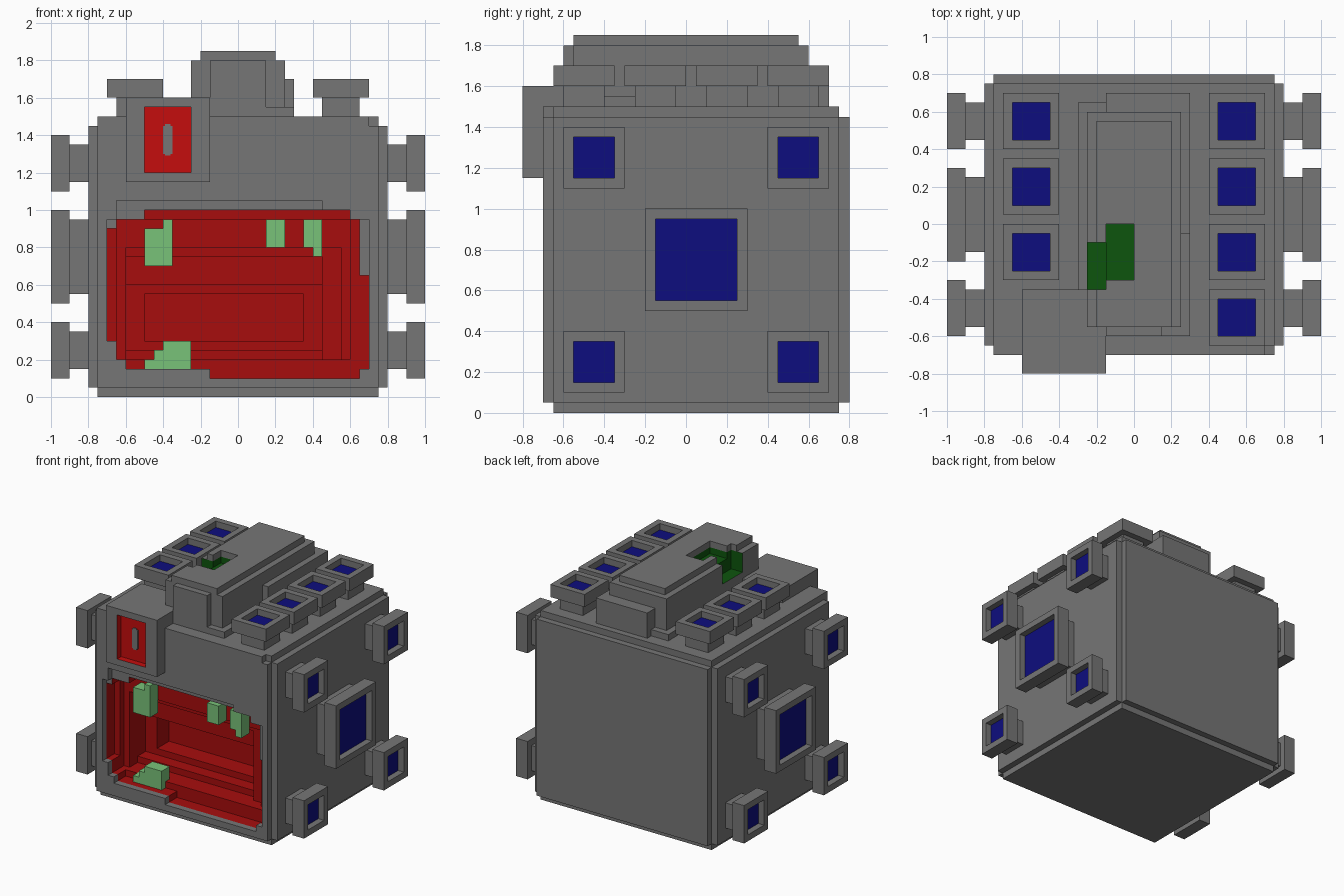
import bpy, bmesh
from mathutils import Vector

old = bpy.data.objects.get("Cube")
if old:
    bpy.data.objects.remove(old, do_unlink=True)


def material(name, rgb):
    m = bpy.data.materials.new(name)
    m.use_nodes = True
    m.diffuse_color = (*rgb, 1)
    m.node_tree.nodes["Principled BSDF"].inputs["Base Color"].default_value = (*rgb, 1)
    return m


GREY = material("stone grey", (0.181, 0.181, 0.181))
RED = material("mouth red", (0.39, 0.004, 0.004))
BRIGHT = material("panel red", (0.56, 0.004, 0.004))
BLUE = material("deep blue", (0.004, 0.004, 0.21))
GREEN = material("dark green", (0.004, 0.091, 0.004))
PALE = material("pale green", (0.19, 0.54, 0.19))


def box(name, x, y, z, mat=GREY):
    """Box from its three (min, max) ranges."""
    bm = bmesh.new()
    bmesh.ops.create_cube(bm, size=1)
    for v in bm.verts:
        v.co = [r[0] if c < 0 else r[1] for c, r in zip(v.co, (x, y, z))]
    me = bpy.data.meshes.new(name)
    bm.to_mesh(me)
    bm.free()
    me.materials.append(mat)
    ob = bpy.data.objects.new(name, me)
    bpy.context.collection.objects.link(ob)
    return ob


def carve(ob, ranges, mat):
    """Cut boxes out of an object; the cut faces take the given material."""
    for x, y, z in ranges:
        cutter = box("cutter", x, y, z, mat)
        cutter.hide_render = True
        mod = ob.modifiers.new("carve", 'BOOLEAN')
        mod.operation, mod.solver = 'DIFFERENCE', 'EXACT'
        mod.material_mode = 'TRANSFER'
        mod.object = cutter
        bpy.context.view_layer.objects.active = ob
        bpy.ops.object.modifier_apply(modifier=mod.name)
        bpy.data.objects.remove(cutter, do_unlink=True)


def recess(ob, direction, depth, mat, rim=0.05):
    """Inset the face that looks along direction, sink it and colour it."""
    ob.data.materials.append(mat)
    bm = bmesh.new()
    bm.from_mesh(ob.data)
    bm.normal_update()
    d = Vector(direction)
    face = max(bm.faces, key=lambda f: f.normal.dot(d))
    bmesh.ops.inset_region(bm, faces=[face], thickness=rim, use_even_offset=True)
    old_edge = bmesh.ops.extrude_discrete_faces(bm, faces=[face])["faces"][0]
    bmesh.ops.translate(bm, verts=old_edge.verts, vec=-d * depth)
    old_edge.material_index = 1
    bm.to_mesh(ob.data)
    bm.free()


# Body: a core with a thin plate on each side, giving stepped edges
core = box("body_core", (-.75, .75), (-.65, .75), (.05, 1.45))
front = box("front_plate", (-.75, .75), (-.7, -.65), (.05, 1.45))
box("back_plate", (-.75, .75), (.75, .8), (.05, 1.45))
box("right_plate", (-.8, -.75), (-.65, .75), (.05, 1.45))
box("left_plate", (.75, .8), (-.65, .75), (.05, 1.45))
box("bottom_plate", (-.75, .75), (-.65, .75), (0, .05))
box("top_plate", (-.75, .75), (-.65, .75), (1.45, 1.5))
box("top_front_edge", (-.75, .7), (-.7, -.65), (1.45, 1.5))

# Mouth opening in the front plate
opening = [(-.7, .7, .3, .95), (-.65, .7, .2, .95), (-.6, .7, .15, .95),
           (-.15, .65, .1, .95), (-.65, .45, .3, 1.05), (-.5, .6, .3, 1.0)]
carve(front, [((a, b), (-.9, -.5), (c, d)) for a, b, c, d in opening], GREY)

# Mouth cavity: irregular rim, then steps going deeper
cavity = [(-.7, .65, .3, .9, -.55), (-.65, .65, .2, .95, -.55),
          (-.6, .7, .15, .65, -.55), (-.5, .6, .15, 1.0, -.55),
          (-.15, .65, .1, .9, -.55), (-.65, .6, .2, .95, -.5),
          (-.6, .55, .2, .8, -.45), (-.6, .45, .2, .75, -.4),
          (-.6, .45, .25, .6, -.3), (-.5, .35, .3, .55, -.15)]
carve(core, [((a, b), (-.9, e), (c, d)) for a, b, c, d, e in cavity], RED)

# Teeth
teeth = [(-.5, -.35, .7, .9), (-.4, -.35, .9, .95), (.15, .25, .8, .95),
         (.35, .45, .8, .95), (.4, .45, .75, .8)]
for a, b, c, d in teeth:
    box("upper_tooth", (a, b), (-.6, -.5), (c, d), PALE)
for a, c, d in [(-.5, .15, .2), (-.45, .2, .25), (-.4, .25, .3)]:
    box("lower_tooth", (a, -.25), (-.6, -.5), (c, d), PALE)

# Control box with a sunken red panel and a small grey slot
control = box("control_box", (-.6, -.15), (-.8, -.35), (1.15, 1.6))
carve(control, [((-.5, -.25), (-.9, -.75), (1.2, 1.55))], BRIGHT)
box("panel_slot", (-.4, -.35), (-.757, -.749), (1.3, 1.45))
box("panel_slot_middle", (-.39, -.36), (-.758, -.749), (1.29, 1.46))

# Side pods, mirrored left and right
for s, side in ((1, "left"), (-1, "right")):
    pods = [(y, z, .15) for y in (-.45, .55) for z in (.25, 1.25)] + [(.05, .75, .25)]
    for y, z, r in pods:
        q = r - .05
        box(side + "_pod_stem", sorted((s * .8, s * .9)), (y - q, y + q), (z - q, z + q))
        cap = box(side + "_pod", sorted((s * .9, s)), (y - r, y + r), (z - r, z + r))
        recess(cap, (s, 0, 0), .05, BLUE)

# Roof pods: four on the left, three on the right
for x, ys in ((.55, (-.5, -.15, .2, .55)), (-.55, (-.15, .2, .55))):
    for y in ys:
        box("roof_pod_stem", (x - .1, x + .1), (y - .1, y + .1), (1.5, 1.6))
        cap = box("roof_pod", (x - .15, x + .15), (y - .15, y + .15), (1.6, 1.7))
        recess(cap, (0, 0, 1), .05, BLUE)

# Roof dome with a notch lined in green
box("dome_base", (-.3, .3), (-.6, .65), (1.5, 1.55))
dome = box("dome", (-.25, .25), (-.55, .6), (1.5, 1.8))
dome_top = box("dome_top", (-.2, .2), (-.55, .55), (1.8, 1.85))
box("dome_front", (-.15, .15), (-.6, -.55), (1.5, 1.8))
box("dome_side", (.25, .3), (-.05, .7), (1.5, 1.7))
box("dome_back", (-.15, .25), (.6, .7), (1.5, 1.7))
carve(dome, [((-.15, 0), (-.3, 0), (1.75, 1.9)),
             ((-.4, -.15), (-.35, -.1), (1.65, 1.9))], GREEN)
carve(dome_top, [((-.15, 0), (-.3, 0), (1.7, 1.9)),
                 ((-.4, -.15), (-.35, -.1), (1.7, 1.9))], GREY)
